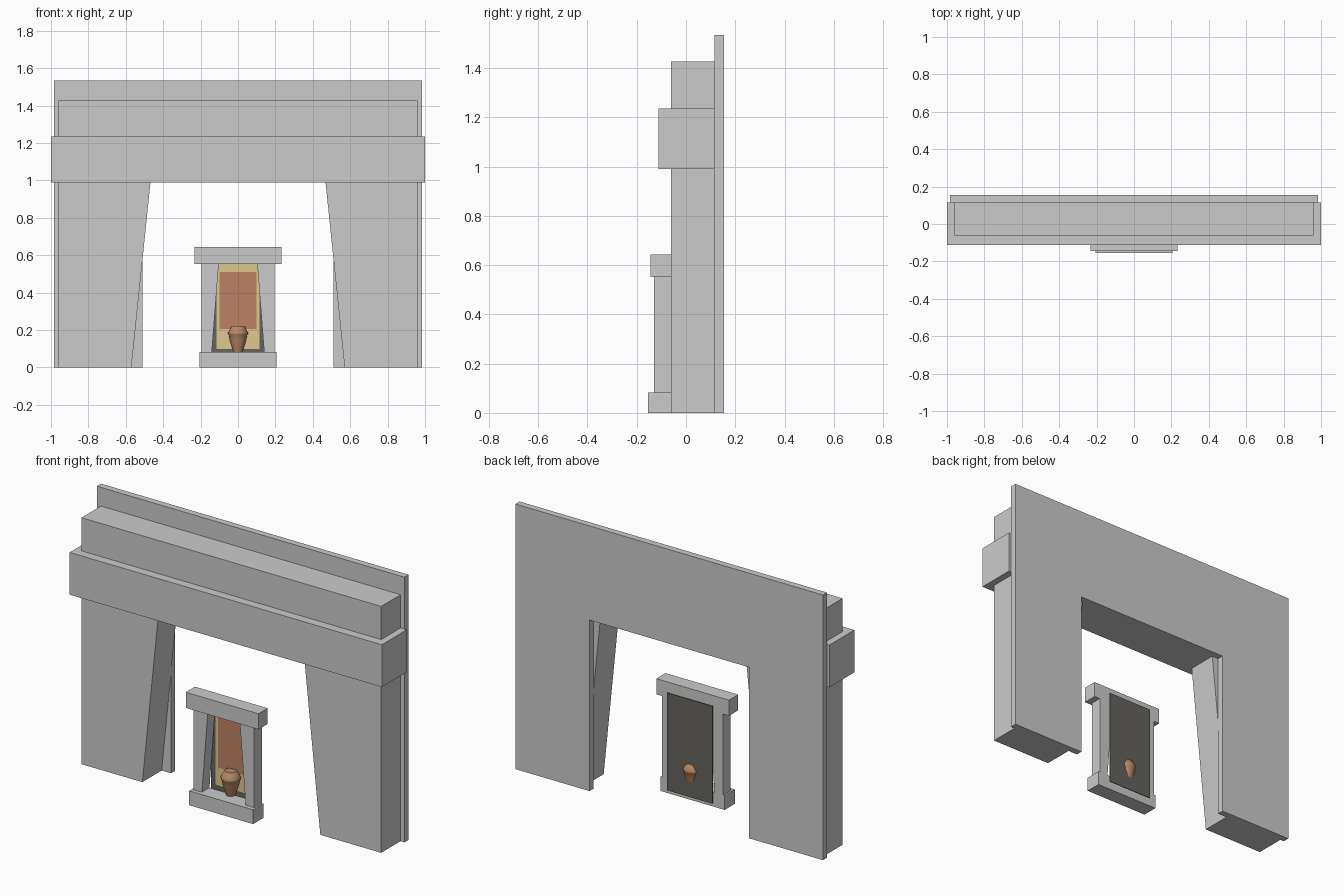
import bpy, bmesh, math

if "Cube" in bpy.data.objects:
    bpy.data.objects.remove(bpy.data.objects["Cube"])


def paint(obj, color):
    if color:
        mat = bpy.data.materials.new(obj.name + "_colour")
        mat.diffuse_color = (*color, 1)
        mat.use_nodes = True
        mat.node_tree.nodes["Principled BSDF"].inputs["Base Color"].default_value = mat.diffuse_color
        obj.data.materials.append(mat)


def prism(name, profile, y0, y1, color=None):
    """Extrude an (x, z) outline from y0 to y1."""
    bm = bmesh.new()
    face = bm.faces.new([bm.verts.new((x, y0, z)) for x, z in profile])
    ext = bmesh.ops.extrude_face_region(bm, geom=[face])
    moved = [g for g in ext["geom"] if isinstance(g, bmesh.types.BMVert)]
    bmesh.ops.translate(bm, verts=moved, vec=(0, y1 - y0, 0))
    bmesh.ops.recalc_face_normals(bm, faces=bm.faces)
    mesh = bpy.data.meshes.new(name)
    bm.to_mesh(mesh)
    bm.free()
    obj = bpy.data.objects.new(name, mesh)
    bpy.context.collection.objects.link(obj)
    paint(obj, color)
    return obj


def slab(name, half, z0, z1, y0, y1, color=None):
    return prism(name, [(-half, z0), (half, z0), (half, z1), (-half, z1)], y0, y1, color)


def jambs(name, outer, low, high, z0, z1, y0, y1):
    """Pair of uprights whose inner edges lean toward each other."""
    for side, s in (("left", -1), ("right", 1)):
        prism(f"{side}_{name}", [(s * outer, z0), (s * low, z0), (s * high, z1), (s * outer, z1)], y0, y1)


# Large outer gateway
prism("back_wall", [(-0.985, 0), (-0.51, 0), (-0.51, 0.99), (0.51, 0.99),
                    (0.51, 0), (0.985, 0), (0.985, 1.535), (-0.985, 1.535)], 0.116, 0.154)
jambs("gate_pillar", 0.96, 0.57, 0.468, 0, 0.99, -0.061, 0.116)
slab("gate_lintel", 1.0, 0.99, 1.235, -0.112, 0.116)
slab("gate_upper_block", 0.96, 1.235, 1.427, -0.061, 0.116)

# Small niche standing in the opening
slab("niche_base", 0.205, 0, 0.083, -0.154, -0.061)
jambs("niche_pillar", 0.195, 0.14, 0.103, 0.083, 0.552, -0.13, -0.061)
slab("niche_cap", 0.233, 0.552, 0.643, -0.145, -0.061)

# Niche backing and painted panels
slab("niche_back", 0.145, 0.03, 0.595, -0.038, -0.034, (0.13, 0.125, 0.11))
slab("cream_panel", 0.114, 0.1, 0.57, -0.041, -0.038, (0.74, 0.58, 0.28))
slab("red_panel", 0.098, 0.205, 0.51, -0.045, -0.041, (0.52, 0.22, 0.13))

# Turned clay jar
outline = [(0, 0.083), (0.025, 0.083), (0.033, 0.11), (0.044, 0.145), (0.049, 0.172),
           (0.053, 0.178), (0.053, 0.187), (0.047, 0.198), (0.037, 0.217), (0.031, 0.222), (0, 0.222)]
bm = bmesh.new()
verts = [bm.verts.new((r, 0, z)) for r, z in outline]
edges = [bm.edges.new(pair) for pair in zip(verts, verts[1:])]
bmesh.ops.spin(bm, geom=verts + edges, cent=(0, 0, 0), axis=(0, 0, 1), angle=2 * math.pi, steps=24)
bmesh.ops.remove_doubles(bm, verts=bm.verts, dist=0.0005)
bmesh.ops.recalc_face_normals(bm, faces=bm.faces)
mesh = bpy.data.meshes.new("clay_jar")
bm.to_mesh(mesh)
bm.free()
jar = bpy.data.objects.new("clay_jar", mesh)
bpy.context.collection.objects.link(jar)
jar.location.y = -0.066
paint(jar, (0.48, 0.25, 0.13))
bpy.ops.object.select_all(action='DESELECT')
jar.select_set(True)
bpy.context.view_layer.objects.active = jar
bpy.ops.object.shade_smooth_by_angle(angle=math.radians(35))
